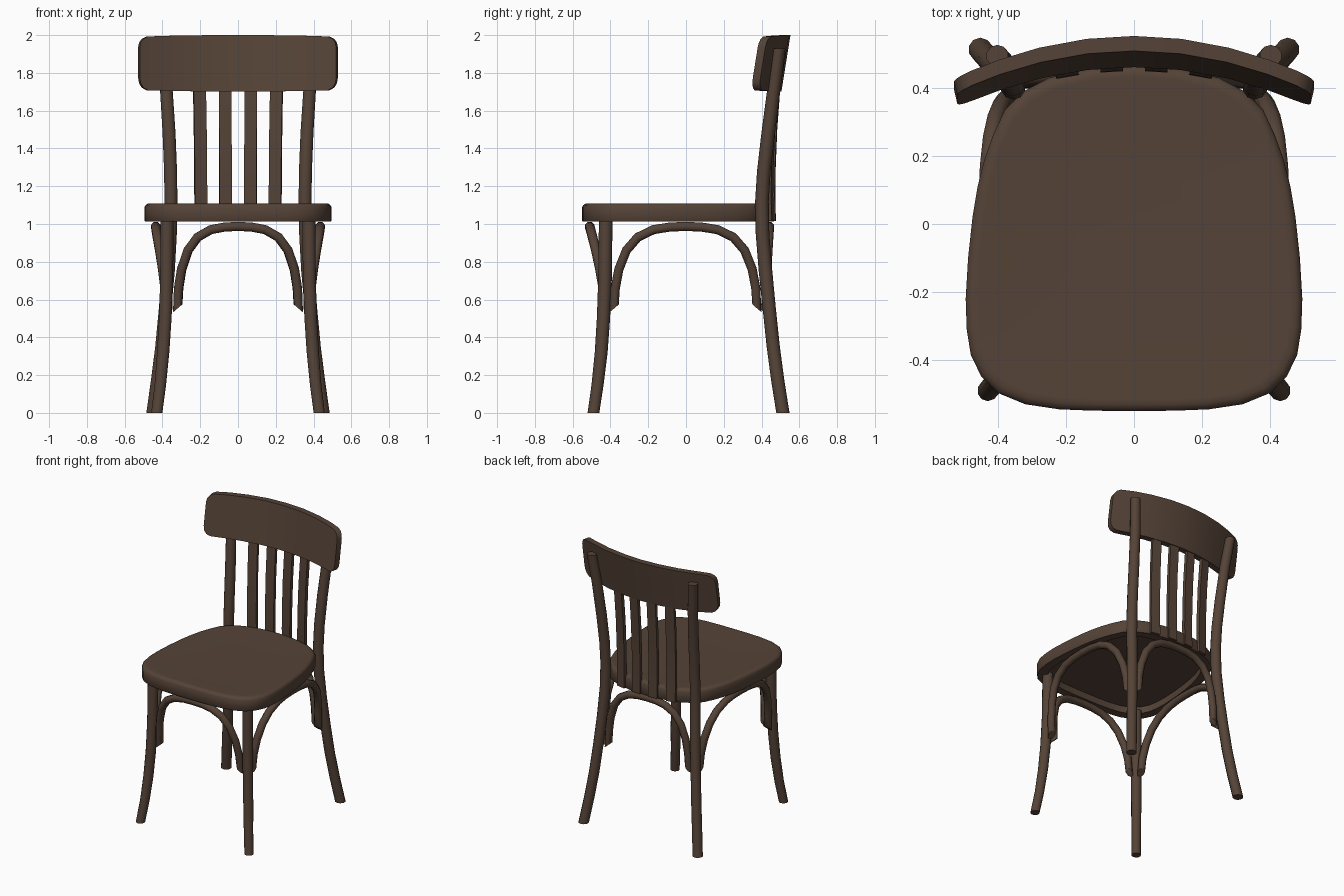
import bpy, bmesh, math
from mathutils import Vector

if "Cube" in bpy.data.objects:
    bpy.data.objects.remove(bpy.data.objects["Cube"])

wood = bpy.data.materials.new("dark brown wood")
wood.diffuse_color = (0.09, 0.056, 0.038, 1)
wood.use_nodes = True
wood.node_tree.nodes["Principled BSDF"].inputs["Base Color"].default_value = wood.diffuse_color


def finish(name, bm, angle=50):
    bmesh.ops.recalc_face_normals(bm, faces=bm.faces)
    me = bpy.data.meshes.new(name)
    bm.to_mesh(me)
    bm.free()
    me.materials.append(wood)
    ob = bpy.data.objects.new(name, me)
    bpy.context.collection.objects.link(ob)
    bpy.ops.object.select_all(action='DESELECT')
    ob.select_set(True)
    bpy.context.view_layer.objects.active = ob
    bpy.ops.object.shade_smooth_by_angle(angle=math.radians(angle))
    return ob


def loft(name, rings, angle=50):
    """Skin a list of closed rings and cap both ends."""
    bm = bmesh.new()
    vs = [[bm.verts.new(p) for p in r] for r in rings]
    n = len(rings[0])
    for a, b in zip(vs, vs[1:]):
        for i in range(n):
            j = (i + 1) % n
            bm.faces.new((a[i], a[j], b[j], b[i]))
    bm.faces.new(vs[0])
    bm.faces.new(vs[-1])
    return finish(name, bm, angle)


def circle(c, u, v, r, n=10):
    return [c + (u * math.cos(math.tau * (i + .5) / n) + v * math.sin(math.tau * (i + .5) / n)) * r
            for i in range(n)]


# Seat: outline lofted from recessed underside, around the rim, to a softly rounded top
half = [(.12, -.549), (.22, -.545), (.32, -.53), (.40, -.497), (.45, -.447), (.48, -.385),
        (.492, -.31), (.495, -.22), (.488, -.1), (.475, .02), (.46, .11), (.44, .19),
        (.415, .26), (.38, .335), (.325, .39), (.25, .43), (.13, .458)]
outline = [(0, -.55)] + half + [(0, .467)] + [(-x, y) for x, y in reversed(half)]


def seat_ring(inset, z):
    return [Vector((x * (1 - inset / .49), -.04 + (y + .04) * (1 - inset / .51), z)) for x, y in outline]


loft("seat", [seat_ring(i, z) for i, z in
              [(.06, 1.06), (.06, 1.012), (.004, 1.012), (0, 1.018), (0, 1.09),
               (.006, 1.10), (.018, 1.108), (.035, 1.108), (.12, 1.104), (.3, 1.102)]])

# Legs: (x, y, z, radius) paths, mirrored left and right
front_path = [(.43, -.49, 0, .031), (.411, -.468, .15, .032), (.396, -.449, .32, .034),
              (.385, -.437, .5, .035), (.378, -.429, .7, .036), (.375, -.425, 1.03, .036)]
back_path = [(.452, .513, 0, .035), (.428, .486, .17, .035), (.405, .462, .35, .035),
             (.386, .441, .55, .035), (.369, .421, .75, .036), (.358, .405, .95, .036),
             (.355, .402, 1.12, .036), (.357, .412, 1.28, .036), (.365, .435, 1.48, .036),
             (.380, .466, 1.72, .035), (.402, .494, 1.93, .033)]
X, Y, Z = Vector((1, 0, 0)), Vector((0, 1, 0)), Vector((0, 0, 1))
for side, s in (("left", -1), ("right", 1)):
    for kind, path in (("front", front_path), ("back", back_path)):
        loft(f"{side}_{kind}_leg", [circle(Vector((s * x, y, z)), X, Y, r) for x, y, z, r in path])

# Bentwood arches under the seat, leaning outward towards the top
prof = [(1, .555), (.985, .66), (.935, .76), (.83, .86), (.67, .93), (.45, .97), (.22, .984)]
prof = [(-s, z) for s, z in prof] + [(0, .987)] + prof[::-1]


def arch(name, p0, p1, outward, bulge, r=.026):
    p0, p1 = Vector((*p0, 0)), Vector((*p1, 0))
    along = (p1 - p0).normalized()
    pts = [p0.lerp(p1, (s + 1) / 2) + Z * z + outward * bulge * ((z - .555) / .432) ** 1.5
           for s, z in prof]
    rings = []
    for i, p in enumerate(pts):
        t = (pts[min(i + 1, len(pts) - 1)] - pts[max(i - 1, 0)]).normalized()
        b = t.cross(outward).normalized()
        rings.append(circle(p, b, b.cross(t), r, 8))
    # slanted cut at each foot
    for k, sgn in ((0, 1), (-1, -1)):
        c = pts[k]
        rings[k] = [v + Z * .9 * sgn * (v - c).dot(along) for v in rings[k]]
    loft(name, rings)


arch("front_arch", (-.32, -.43), (.32, -.43), -Y, .08)
arch("back_arch", (-.318, .422), (.318, .422), Y, .02)
for side, s in (("left", -1), ("right", 1)):
    arch(f"{side}_arch", (s * .38, -.38), (s * .37, .375), X * s, .06)


# Backrest: curved, backward-tilted board with rounded corners
def back_y(x, z):
    return .553 - .44 * x * x - (2 - z) * .16


cols = [(.529, 1.775, 1.935), (.524, 1.745, 1.96), (.51, 1.722, 1.98), (.485, 1.708, 1.992),
        (.40, 1.705, 1.996), (.28, 1.703, 1.998), (.14, 1.702, 2)]
cols = [(-x, a, b) for x, a, b in cols] + [(0, 1.702, 2)] + cols[::-1]
rings = []
for x, lo, hi in cols:
    dx, dy = Vector((.88 * x, 1)).normalized() * .044
    rings.append([Vector((x, back_y(x, lo), lo)), Vector((x, back_y(x, hi), hi)),
                  Vector((x - dx * .5, back_y(x, hi) - dy, hi)),
                  Vector((x - dx * .5, back_y(x, lo) - dy, lo))])
loft("backrest", rings)

# Back slats: four thin bars from the seat edge up into the backrest
for k, x0 in enumerate((-.2, -.067, .067, .2)):
    u = Vector((1, -.88 * x0, 0)).normalized()
    v = Vector((-u.y, u.x, 0))
    rings = []
    for z, y, f in ((1.015, .464, .98), (1.15, .461, .985), (1.3, .463, .99), (1.5, .471, 1), (1.73, .488, 1.02)):
        c = Vector((x0 * f, y - .42 * x0 * x0, z))
        rings.append([c + u * .033 * a + v * .012 * b for a, b in ((-1, -1), (1, -1), (1, 1), (-1, 1))])
    loft(f"back_slat_{k + 1}", rings)
